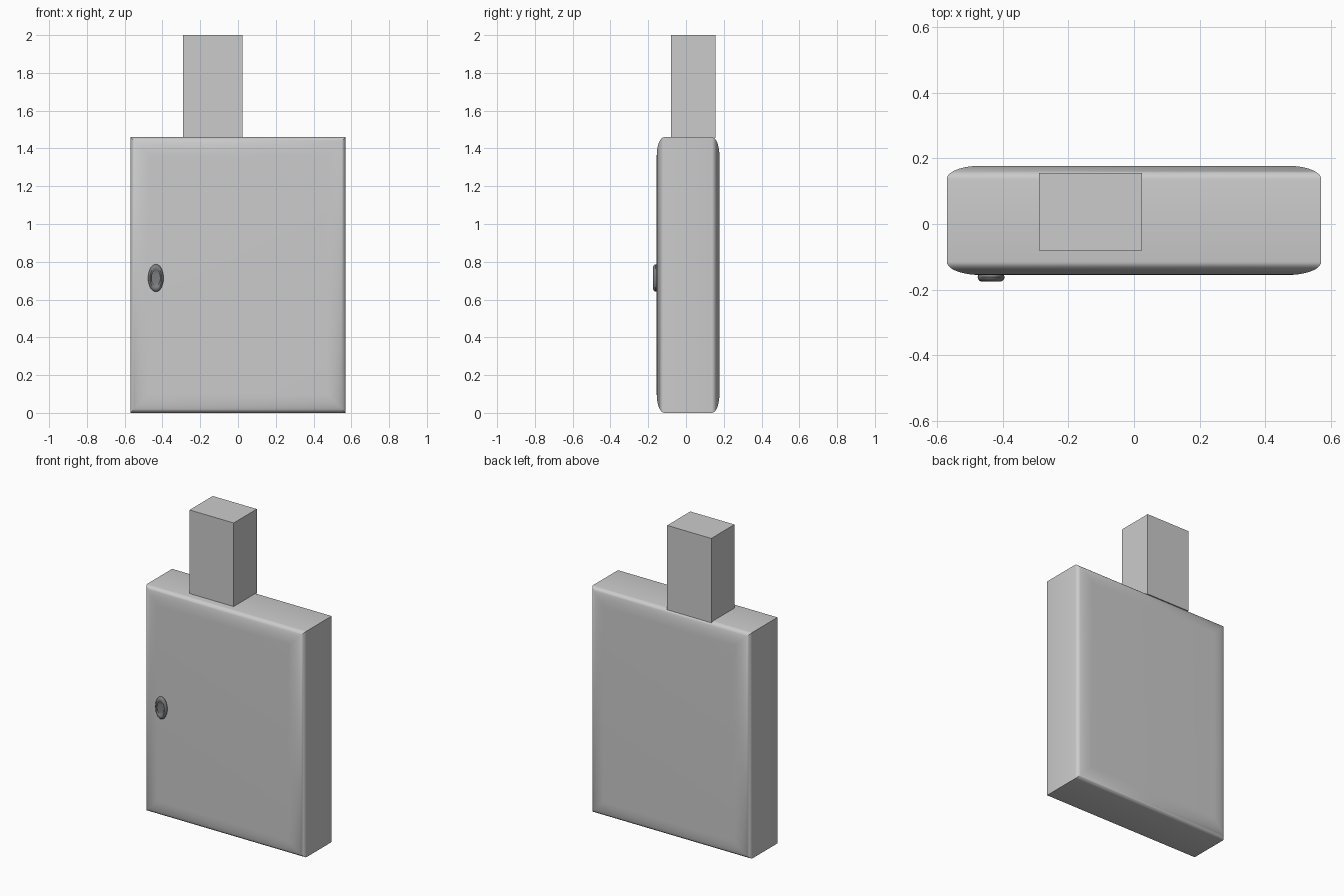
import bpy, bmesh, math

if "Cube" in bpy.data.objects:
    bpy.data.objects.remove(bpy.data.objects["Cube"])


def make_object(name, bm, smooth=False):
    bmesh.ops.recalc_face_normals(bm, faces=bm.faces)
    mesh = bpy.data.meshes.new(name)
    bm.to_mesh(mesh)
    bm.free()
    ob = bpy.data.objects.new(name, mesh)
    bpy.context.collection.objects.link(ob)
    if smooth:
        bpy.ops.object.select_all(action='DESELECT')
        bpy.context.view_layer.objects.active = ob
        ob.select_set(True)
        bpy.ops.object.shade_smooth_by_angle(angle=math.radians(35))
    return ob


def loft(rings):
    """Skin equal-length rings of points and cap both ends."""
    bm = bmesh.new()
    loops = [[bm.verts.new(p) for p in ring] for ring in rings]
    n = len(loops[0])
    for a, b in zip(loops, loops[1:]):
        for i in range(n):
            j = (i + 1) % n
            bm.faces.new((a[i], a[j], b[j], b[i]))
    bm.faces.new(loops[0])
    bm.faces.new(loops[-1])
    return bm


# Body: slab with softly rounded front and back rims, crisp mitred corners
HALF_W, HEIGHT, FRONT, BACK = 0.57, 1.46, -0.155, 0.177
RIM_IN, RIM_DEEP, STEPS = 0.10, 0.04, 10


def body_ring(inset, y):
    w = HALF_W - inset
    return [(-w, y, inset), (w, y, inset), (w, y, HEIGHT - inset), (-w, y, HEIGHT - inset)]


arc = []
for k in range(STEPS + 1):
    t = math.pi / 2 * k / STEPS
    arc.append((RIM_IN * (1 - math.sin(t)), RIM_DEEP * (1 - math.cos(t))))
rings = [body_ring(i, FRONT + d) for i, d in arc]
rings += [body_ring(i, BACK - d) for i, d in reversed(arc)]
make_object("body", loft(rings), smooth=True)

# Chimney block standing on top
x0, x1, y0, y1 = -0.29, 0.025, -0.08, 0.156
make_object("chimney", loft([[(x0, y0, z), (x1, y0, z), (x1, y1, z), (x0, y1, z)]
                             for z in (1.455, 2.0)]))

# Oval door knob with a shallow dished centre
knob_profile = [(0.85, 0.015), (0.95, 0.0), (1.0, -0.006), (0.97, -0.012), (0.88, -0.017),
                (0.76, -0.020), (0.66, -0.019), (0.58, -0.015), (0.3, -0.014)]
knob_rings = []
for s, dy in knob_profile:
    knob_rings.append([(-0.435 + 0.041 * s * math.cos(a), FRONT + dy, 0.714 + 0.073 * s * math.sin(a))
                       for a in (2 * math.pi * i / 32 for i in range(32))])
knob = make_object("knob", loft(knob_rings), smooth=True)
mat = bpy.data.materials.new("dark_grey")
mat.diffuse_color = (0.2, 0.21, 0.22, 1)
mat.use_nodes = True
mat.node_tree.nodes["Principled BSDF"].inputs["Base Color"].default_value = mat.diffuse_color
knob.data.materials.append(mat)
